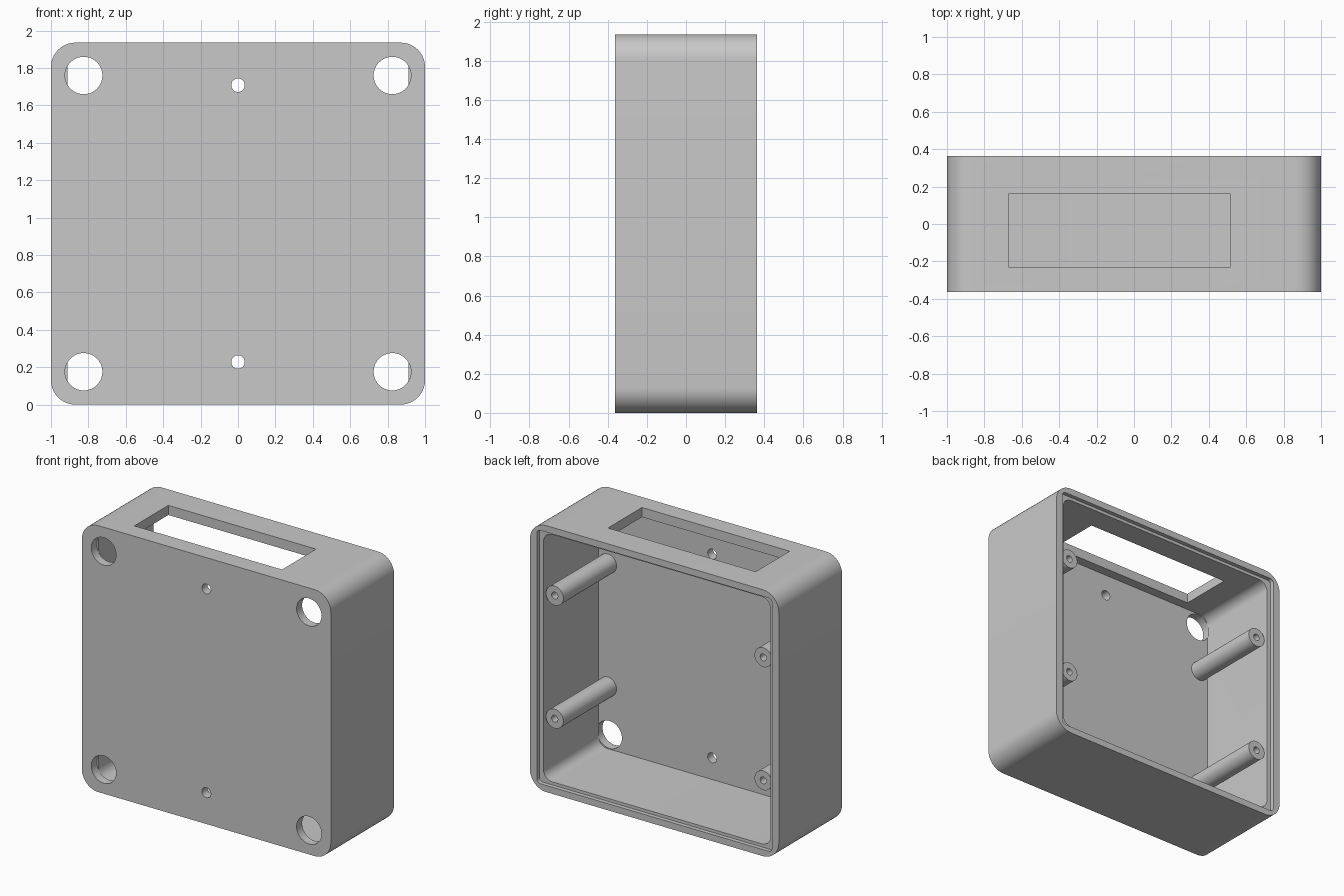
import bpy, bmesh, math
from mathutils import Vector

cube = bpy.data.objects.get("Cube")
if cube:
    bpy.data.objects.remove(cube, do_unlink=True)

HEIGHT = 1.935
MID = HEIGHT / 2
FRONT, BACK = -0.363, 0.363
FLOOR = -0.30          # inner side of the front plate

grey = bpy.data.materials.new("light grey plastic")
grey.use_nodes = True
colour = (0.58, 0.58, 0.58, 1)
grey.diffuse_color = colour
grey.node_tree.nodes["Principled BSDF"].inputs["Base Color"].default_value = colour


def prism(name, outline, y0, y1):
    """Extrude an (x, z) outline from y0 to y1."""
    bm = bmesh.new()
    face = bm.faces.new([bm.verts.new((x, y0, z)) for x, z in outline])
    ext = bmesh.ops.extrude_face_region(bm, geom=[face])
    verts = [v for v in ext["geom"] if isinstance(v, bmesh.types.BMVert)]
    bmesh.ops.translate(bm, verts=verts, vec=Vector((0, y1 - y0, 0)))
    bmesh.ops.recalc_face_normals(bm, faces=bm.faces)
    mesh = bpy.data.meshes.new(name)
    bm.to_mesh(mesh)
    bm.free()
    mesh.materials.append(grey)
    obj = bpy.data.objects.new(name, mesh)
    bpy.context.collection.objects.link(obj)
    return obj


def rounded(half_x, half_z, r, steps=10):
    """Rounded rectangle centred on the case."""
    pts = []
    for i, (sx, sz) in enumerate([(1, 1), (-1, 1), (-1, -1), (1, -1)]):
        for k in range(steps + 1):
            a = (i + k / steps) * math.pi / 2
            pts.append((sx * (half_x - r) + r * math.cos(a),
                        MID + sz * (half_z - r) + r * math.sin(a)))
    return pts


def circle(x, z, r, n=40):
    return [(x + r * math.cos(i * math.tau / n), z + r * math.sin(i * math.tau / n))
            for i in range(n)]


def cut(obj, cutter):
    """Subtract the cutter and discard it."""
    cutter.hide_render = True
    mod = obj.modifiers.new("cut", 'BOOLEAN')
    mod.operation = 'DIFFERENCE'
    mod.solver = 'EXACT'
    mod.object = cutter
    bpy.context.view_layer.objects.active = obj
    bpy.ops.object.modifier_apply(modifier=mod.name)
    bpy.data.objects.remove(cutter, do_unlink=True)


def smooth(obj):
    bpy.ops.object.select_all(action='DESELECT')
    obj.select_set(True)
    bpy.context.view_layer.objects.active = obj
    bpy.ops.object.shade_smooth_by_angle(angle=math.radians(30))


# Case shell, open at the back with a stepped rim for a lid
case = prism("case", rounded(1, MID, 0.13), FRONT, BACK)
cut(case, prism("cavity", rounded(0.912, MID - 0.07, 0.07), FLOOR, BACK + 0.1))
cut(case, prism("rim_step", rounded(0.945, MID - 0.048, 0.03), BACK - 0.03, BACK + 0.1))

# Large corner holes and small centre holes in the front plate
for s in (-1, 1):
    for x in (-0.825, 0.825):
        cut(case, prism("corner_hole", circle(x, MID + s * 0.792, 0.1), FRONT - 0.1, FLOOR + 0.001))
    cut(case, prism("centre_hole", circle(0, MID + s * 0.74, 0.036, 24), FRONT - 0.1, FLOOR + 0.05))

# Window through the top wall
x0, x1, z0, z1 = -0.672, 0.515, HEIGHT - 0.2, HEIGHT + 0.1
cut(case, prism("window", [(x0, z0), (x1, z0), (x1, z1), (x0, z1)], -0.23, 0.16))
smooth(case)

# Four screw posts standing on the front plate
for side, x in (("right", -0.838), ("left", 0.838)):
    for level, z in (("lower", MID - 0.447), ("upper", MID + 0.447)):
        post = prism(f"{level}_{side}_post", circle(x, z, 0.07, 32), FLOOR - 0.01, 0.31)
        cut(post, prism("screw_hole", circle(x, z, 0.025, 20), 0.0, 0.4))
        smooth(post)
